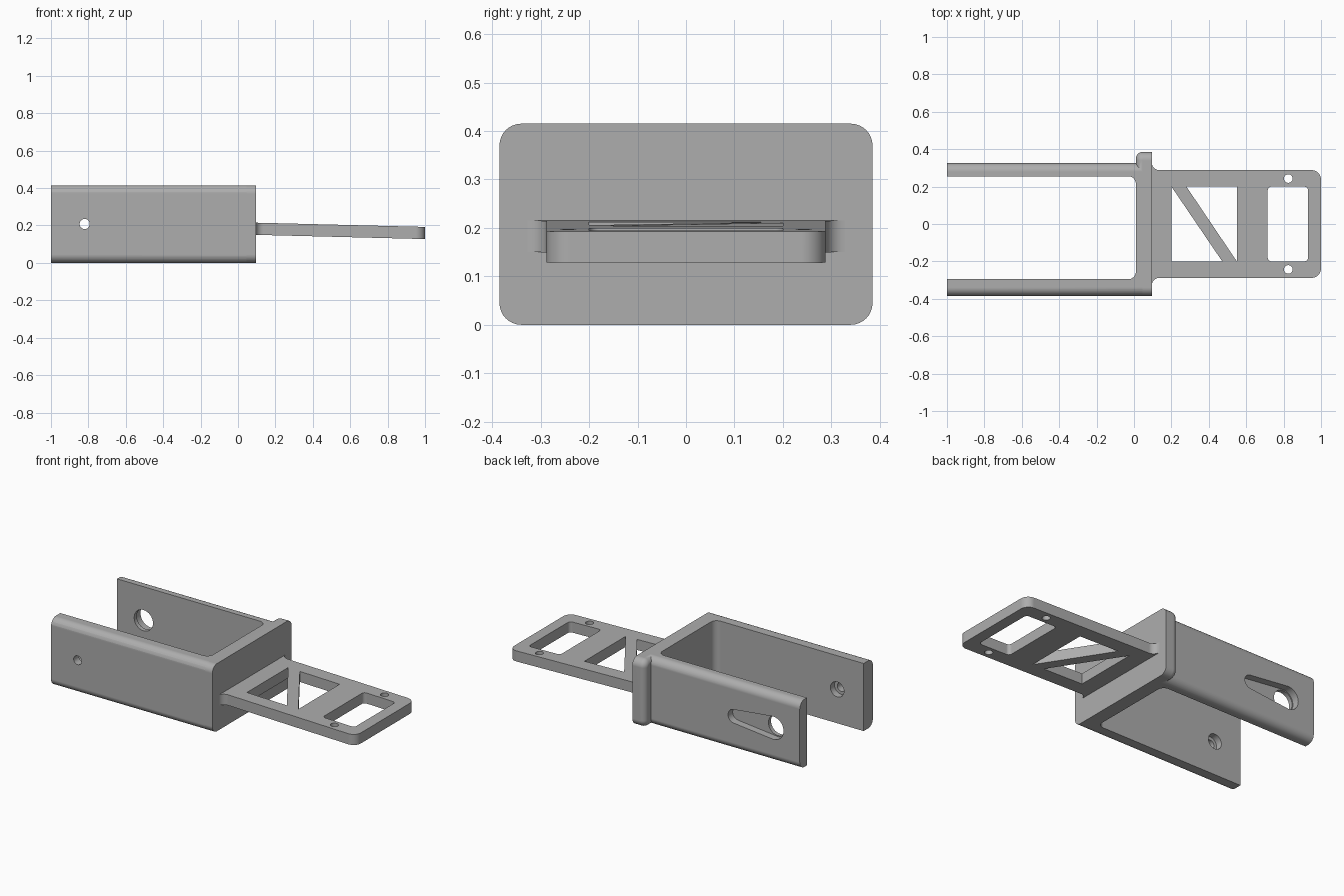
import bpy, bmesh
from math import acos, cos, sin, tan, pi
from mathutils import Vector

cube = bpy.data.objects.get("Cube")
if cube:
    bpy.data.objects.remove(cube, do_unlink=True)

grey = bpy.data.materials.new("plain grey")
grey.use_nodes = True
grey.diffuse_color = (0.42, 0.42, 0.42, 1)
grey.node_tree.nodes["Principled BSDF"].inputs["Base Color"].default_value = (0.42, 0.42, 0.42, 1)

AXES = {"X": lambda u, v, w: (w, u, v),
        "Y": lambda u, v, w: (u, w, v),
        "Z": lambda u, v, w: (u, v, w)}


def fillet(corners, steps=8):
    """Round each (u, v, radius) corner of an outline."""
    out = []
    for i, (u, v, r) in enumerate(corners):
        p = Vector((u, v))
        if r == 0:
            out.append(p)
            continue
        a = (Vector(corners[i - 1][:2]) - p).normalized()
        b = (Vector(corners[(i + 1) % len(corners)][:2]) - p).normalized()
        half = a.angle(b) / 2
        centre = p + (a + b).normalized() * r / sin(half)
        start = p + a * r / tan(half) - centre
        end = p + b * r / tan(half) - centre
        for k in range(steps + 1):
            t = k / steps * (pi - 2 * half)
            out.append(centre + (start * sin(pi - 2 * half - t) + end * sin(t)) / sin(2 * half))
    return out


def rect(u0, u1, v0, v1, r):
    return fillet([(u0, v0, r), (u1, v0, r), (u1, v1, r), (u0, v1, r)])


def circle(u, v, r, a0=0, a1=2 * pi, n=32):
    return [(u + r * cos(a0 + (a1 - a0) * k / n), v + r * sin(a0 + (a1 - a0) * k / n))
            for k in range(n)]


def prism(name, outline, w0, w1, axis):
    bm = bmesh.new()
    face = bm.faces.new([bm.verts.new(AXES[axis](u, v, w0)) for u, v in outline])
    new = bmesh.ops.extrude_face_region(bm, geom=[face])["geom"]
    shift = Vector(AXES[axis](0, 0, w1 - w0))
    bmesh.ops.translate(bm, vec=shift, verts=[g for g in new if isinstance(g, bmesh.types.BMVert)])
    bmesh.ops.recalc_face_normals(bm, faces=bm.faces)
    mesh = bpy.data.meshes.new(name)
    bm.to_mesh(mesh)
    bm.free()
    mesh.materials.append(grey)
    obj = bpy.data.objects.new(name, mesh)
    bpy.context.collection.objects.link(obj)
    return obj


def apply_modifiers(obj):
    bpy.context.view_layer.update()
    deps = bpy.context.evaluated_depsgraph_get()
    mesh = bpy.data.meshes.new_from_object(obj.evaluated_get(deps))
    obj.modifiers.clear()
    obj.data = mesh


def combine(obj, other, operation):
    mod = obj.modifiers.new("combine", "BOOLEAN")
    mod.operation, mod.solver, mod.object = operation, "EXACT", other
    apply_modifiers(obj)
    bpy.data.objects.remove(other, do_unlink=True)


def cut(obj, *prism_args):
    combine(obj, prism("cutter", *prism_args), "DIFFERENCE")


def finish(obj):
    bpy.ops.object.select_all(action="DESELECT")
    obj.select_set(True)
    bpy.context.view_layer.objects.active = obj
    bpy.ops.object.shade_smooth_by_angle()
    mod = obj.modifiers.new("even shading", "WEIGHTED_NORMAL")
    mod.keep_sharp = True


HEIGHT, MID, HOLE_X = 0.415, 0.208, -0.82

# Forked bracket: rounded bar with a wide cavity between its two arms
bracket = prism("forked_bracket", rect(-0.385, 0.325, 0, HEIGHT, 0.045), -1, 0.07, "X")

# End wall, standing proud of the back arm as a rounded ridge
wall = prism("end_wall", rect(-0.385, 0.385, 0, HEIGHT, 0.045), 0.01, 0.095, "X")
bm = bmesh.new()
bm.from_mesh(wall.data)
rim = [e for e in bm.edges if all(v.co.x < 0.02 for v in e.verts)]
bmesh.ops.bevel(bm, geom=rim, offset=0.035, segments=6, profile=0.5, affect="EDGES")
bm.to_mesh(wall.data)
bm.free()
combine(bracket, wall, "UNION")
cut(bracket, fillet([(-1.2, -0.295, 0), (0.01, -0.295, 0.04),
                     (0.01, 0.255, 0.04), (-1.2, 0.255, 0)]), -0.2, 0.6, "Z")

# Screw hole and counterbore in the front arm
cut(bracket, circle(HOLE_X, MID, 0.027), -0.5, -0.2, "Y")
cut(bracket, circle(HOLE_X, MID, 0.046), -0.335, -0.2, "Y")

# Access hole and tapered pocket in the back arm
cut(bracket, circle(HOLE_X, MID, 0.064), 0.2, 0.5, "Y")
small_x, big_r, small_r = -0.555, 0.07, 0.042
lean = acos((big_r - small_r) / (small_x - HOLE_X))
pocket = circle(small_x, MID, small_r, -lean, lean, 16) + circle(HOLE_X, MID, big_r, lean, 2 * pi - lean)
cut(bracket, pocket, 0.28, 0.5, "Y")
finish(bracket)

# Tongue plate with flared root
side = [(0.06, -0.33, 0), (0.095, -0.33, 0), (0.095, -0.288, 0.04), (1, -0.288, 0.05)]
outline = fillet(side + [(x, -y, r) for x, y, r in reversed(side)])
tongue = prism("tongue_plate", outline, 0.15, 0.215, "Z")

# Window, triangular lightening cuts and screw holes
cut(tongue, rect(0.715, 0.93, -0.2, 0.2, 0.02), 0, 0.4, "Z")
cut(tongue, [(0.2, 0.2), (0.2, -0.2), (0.472, -0.2)], 0, 0.4, "Z")
cut(tongue, [(0.28, 0.2), (0.55, 0.2), (0.55, -0.2)], 0, 0.4, "Z")
for y in (-0.243, 0.243):
    cut(tongue, circle(0.825, y, 0.023), 0, 0.4, "Z")

# Slight downward slope towards the tip
for v in tongue.data.vertices:
    v.co.z -= 0.025 * (v.co.x - 0.095)
finish(tongue)
